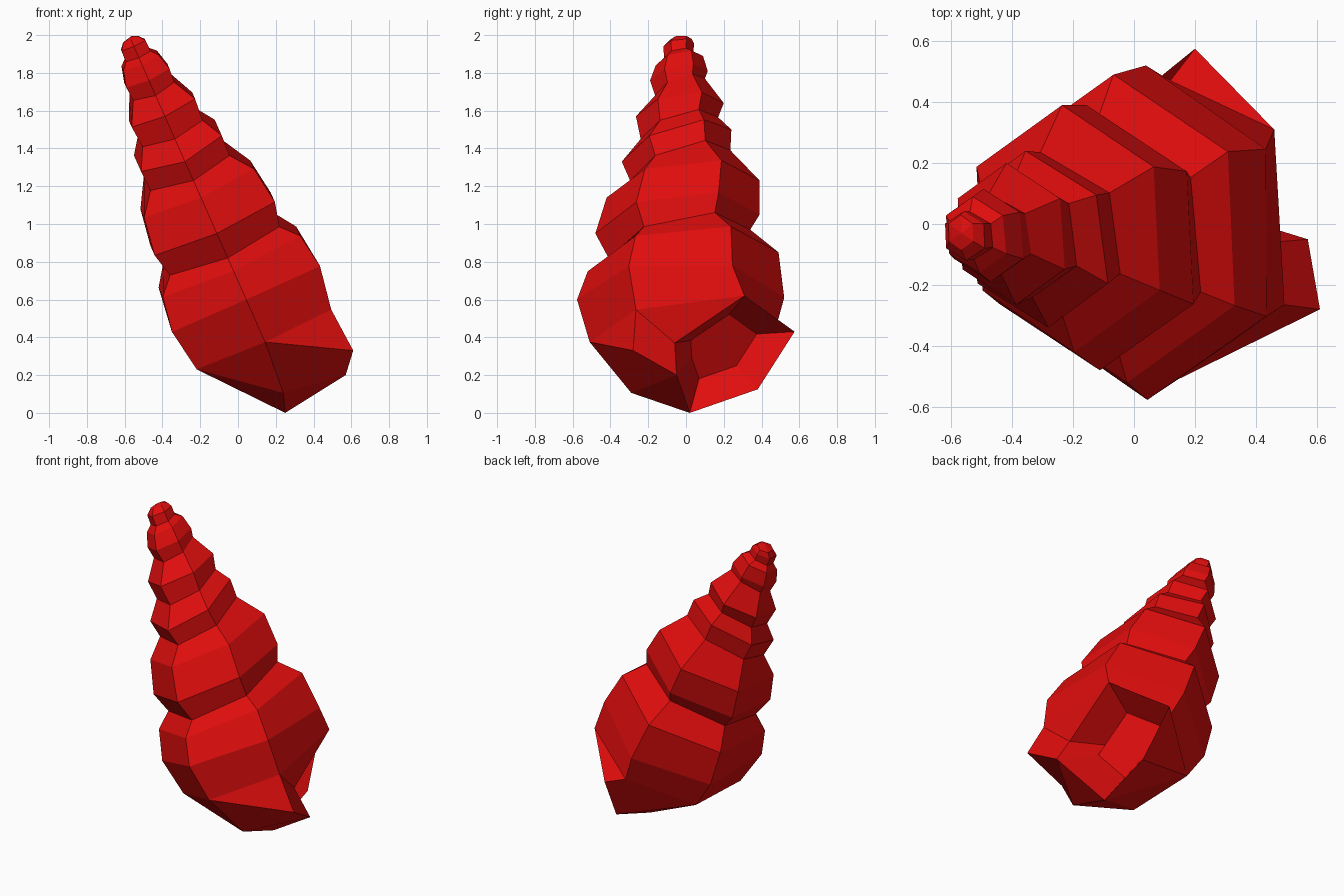
import bpy, bmesh, math
from mathutils import Vector

if "Cube" in bpy.data.objects:
    bpy.data.objects.remove(bpy.data.objects["Cube"])

# Leaning shell axis: x follows from z; LEAN is the sideways ring direction
LEAN = Vector((0.914, 0, 0.406))


def on_axis(y, z):
    return Vector((0.31 - 0.444 * z, y, z))


# Whorl rings, tip to base: front y, front z, back y, back z, half width along LEAN
RINGS = [
    (-0.085, 1.975, 0.030, 1.98, 0.050),
    (-0.12, 1.94, 0.042, 1.955, 0.080),
    (-0.116, 1.88, 0.04, 1.91, 0.082),
    (-0.16, 1.84, 0.09, 1.89, 0.118),
    (-0.19, 1.76, 0.115, 1.81, 0.144),
    (-0.164, 1.68, 0.10, 1.77, 0.137),
    (-0.265, 1.57, 0.20, 1.64, 0.212),
    (-0.24, 1.45, 0.17, 1.565, 0.20),
    (-0.34, 1.33, 0.24, 1.50, 0.27),
    (-0.296, 1.23, 0.235, 1.39, 0.264),
    (-0.42, 1.14, 0.39, 1.23, 0.367),
    (-0.48, 0.95, 0.39, 1.05, 0.402),
    (-0.41, 0.82, 0.34, 0.97, 0.366),
    (-0.52, 0.75, 0.49, 0.85, 0.46),
    (-0.577, 0.60, 0.52, 0.61, 0.495),
    (-0.51, 0.375, 0.47, 0.43, 0.45),
]
SIDES = 6

red = bpy.data.materials.new("shell_red")
red.diffuse_color = (0.75, 0.004, 0.004, 1)
red.use_nodes = True
red.node_tree.nodes["Principled BSDF"].inputs["Base Color"].default_value = red.diffuse_color

bm = bmesh.new()


def vert(x, y, z):
    return bm.verts.new((x, y, z))


# Six-sided rings, starting at the front corner
rings = []
for fy, fz, by, bz, w in RINGS:
    f, b = on_axis(fy, fz), on_axis(by, bz)
    mid, half = (f + b) / 2, (b - f) / 2
    ring = []
    for k in range(SIDES):
        a = math.radians(270 + 60 * k)
        ring.append(bm.verts.new(mid + half * math.sin(a) + LEAN * w * math.cos(a)))
    rings.append(ring)

# Tip
tip = vert(-0.565, -0.03, 1.995)
for k in range(SIDES):
    bm.faces.new((tip, rings[0][k], rings[0][(k + 1) % SIDES]))

# Whorl walls
for upper, lower in zip(rings, rings[1:]):
    for k in range(SIDES):
        n = (k + 1) % SIDES
        bm.faces.new((upper[k], lower[k], lower[n], upper[n]))

# Underside and flared lip
front, right_front, lip_top, back, left_back, left_front = rings[-1]
lip_top.co = (0.46, 0.31, 0.62)
lip_front = vert(0.61, -0.28, 0.33)
lip_inner = vert(0.57, -0.05, 0.20)
lip_back = vert(0.20, 0.575, 0.43)
lip_low = vert(0.25, 0.38, 0.125)
lip_bottom = vert(0.25, 0.02, 0.0)
base_front = vert(0.24, -0.29, 0.106)
column = vert(0.46, -0.06, 0.37)
for face in (
    (front, lip_front, right_front),
    (front, base_front, lip_inner, lip_front),
    (left_front, base_front, front),
    (base_front, lip_bottom, lip_inner),
    (left_front, lip_bottom, base_front),
    (left_front, left_back, lip_bottom),
    (left_back, lip_low, lip_bottom),
    (left_back, back, lip_back, lip_low),
    (back, lip_top, lip_back),
    (right_front, lip_front, lip_inner, column),
    (right_front, column, lip_top),
):
    bm.faces.new(face)

# Hollow mouth
mouth = [column, lip_top, lip_back, lip_low, lip_bottom, lip_inner]
centre = sum((v.co for v in mouth), Vector()) / len(mouth)
inner = [bm.verts.new(centre + (v.co - centre) * 0.55 + Vector((-0.17, -0.03, 0.05)))
         for v in mouth]
for k in range(len(mouth)):
    n = (k + 1) % len(mouth)
    bm.faces.new((mouth[k], mouth[n], inner[n], inner[k]))
bm.faces.new(inner)

bmesh.ops.recalc_face_normals(bm, faces=bm.faces)
mesh = bpy.data.meshes.new("spiral_shell")
bm.to_mesh(mesh)
bm.free()
mesh.materials.append(red)
shell = bpy.data.objects.new("spiral_shell", mesh)
bpy.context.collection.objects.link(shell)
